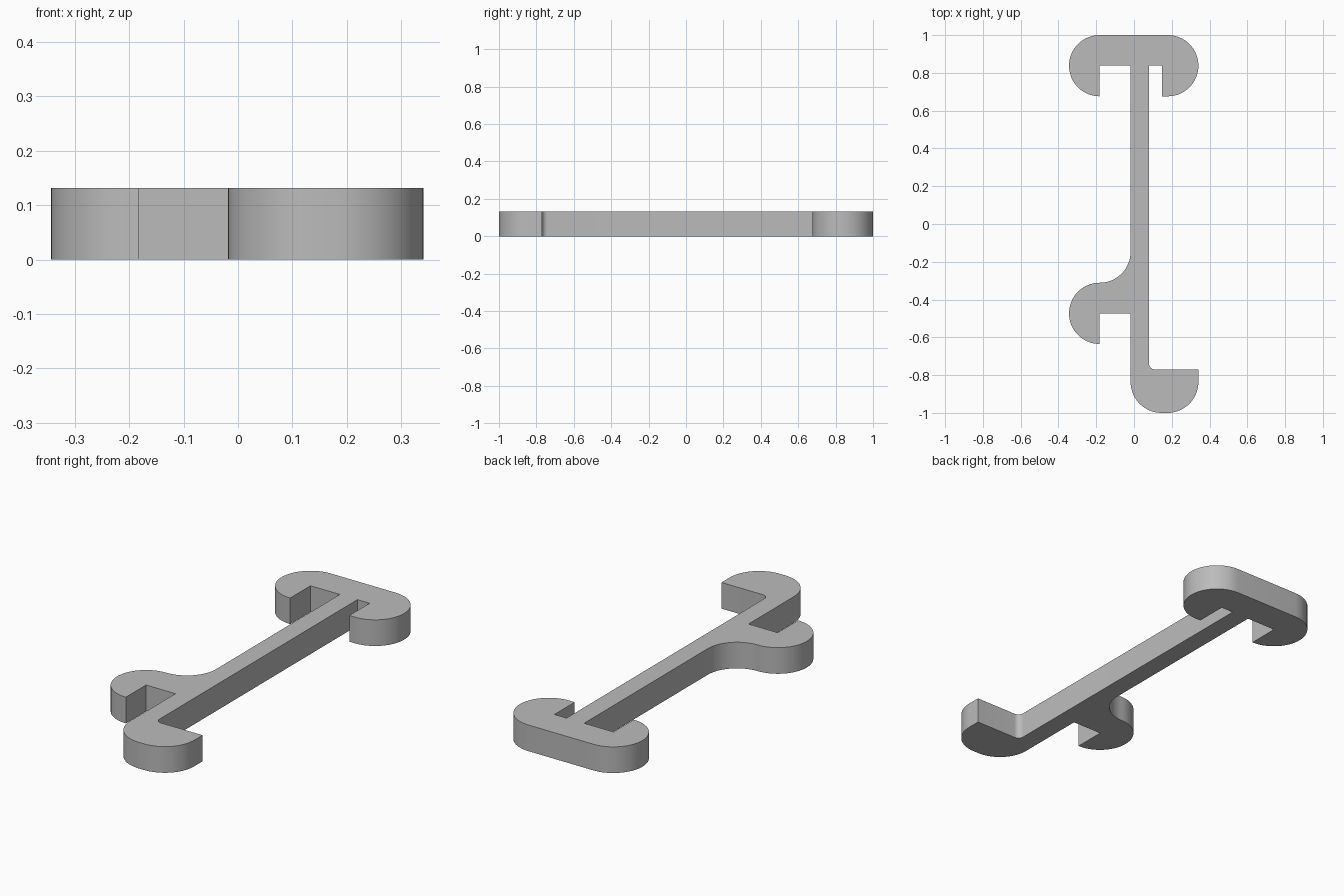
import bpy, bmesh
from math import radians, cos, sin

cube = bpy.data.objects.get("Cube")
if cube:
    bpy.data.objects.remove(cube, do_unlink=True)

HEIGHT = 0.132
R = 0.162                       # hook radius
STEM_L, STEM_R = -0.018, 0.08   # stem sides
HOOK_L, HOOK_R = -0.182, 0.179  # hook centres in x
TOP_Y, MID_Y, LOW_Y = 0.838, -0.473, -0.836


def arc(cx, cy, r, start, end, steps):
    """Points along an arc, angles in degrees."""
    angles = [radians(start + (end - start) * i / steps) for i in range(steps + 1)]
    return [(cx + r * cos(a), cy + r * sin(a)) for a in angles]


def left_hook(cy):
    """Half-round hook with a square notch beside the stem."""
    return arc(HOOK_L, cy, R, 90, 270, 32) + [(HOOK_L, cy), (STEM_L, cy)]


outline = left_hook(TOP_Y)
# Concave fillet from the stem into the middle hook
outline += arc(HOOK_L, MID_Y + 2 * R + 0.002, HOOK_L * -1 + STEM_L, 0, -90, 16)
outline += left_hook(MID_Y)
# Rounded foot turning to the left side
outline += arc(STEM_L + 0.164, LOW_Y, 0.164, 180, 270, 16)
outline += arc(0.177, LOW_Y, 0.164, 270, 360, 16)
outline += [(0.341, -0.77)]
outline += arc(STEM_R + 0.03, -0.74, 0.03, 270, 180, 8)
# Right side of the head with its narrow notch
outline += [(STEM_R, TOP_Y), (0.148, TOP_Y), (0.148, TOP_Y - R)]
outline += arc(HOOK_R, TOP_Y, R, -90, 90, 32)

# Extrude the outline into a solid
bm = bmesh.new()
face = bm.faces.new([bm.verts.new((x, y, 0)) for x, y in outline])
bmesh.ops.remove_doubles(bm, verts=bm.verts, dist=0.0005)
result = bmesh.ops.extrude_face_region(bm, geom=bm.faces[:], use_keep_orig=True)
top = [v for v in result["geom"] if isinstance(v, bmesh.types.BMVert)]
bmesh.ops.translate(bm, verts=top, vec=(0, 0, HEIGHT))
bmesh.ops.recalc_face_normals(bm, faces=bm.faces)
mesh = bpy.data.meshes.new("hooked_bar")
bm.to_mesh(mesh)
bm.free()

bar = bpy.data.objects.new("hooked_bar", mesh)
bpy.context.collection.objects.link(bar)

# Plain grey
grey = bpy.data.materials.new("grey")
grey.use_nodes = True
colour = (0.5, 0.5, 0.5, 1)
grey.diffuse_color = colour
grey.node_tree.nodes["Principled BSDF"].inputs["Base Color"].default_value = colour
mesh.materials.append(grey)

bpy.ops.object.select_all(action="DESELECT")
bar.select_set(True)
bpy.context.view_layer.objects.active = bar
bpy.ops.object.shade_smooth_by_angle(angle=radians(30))
